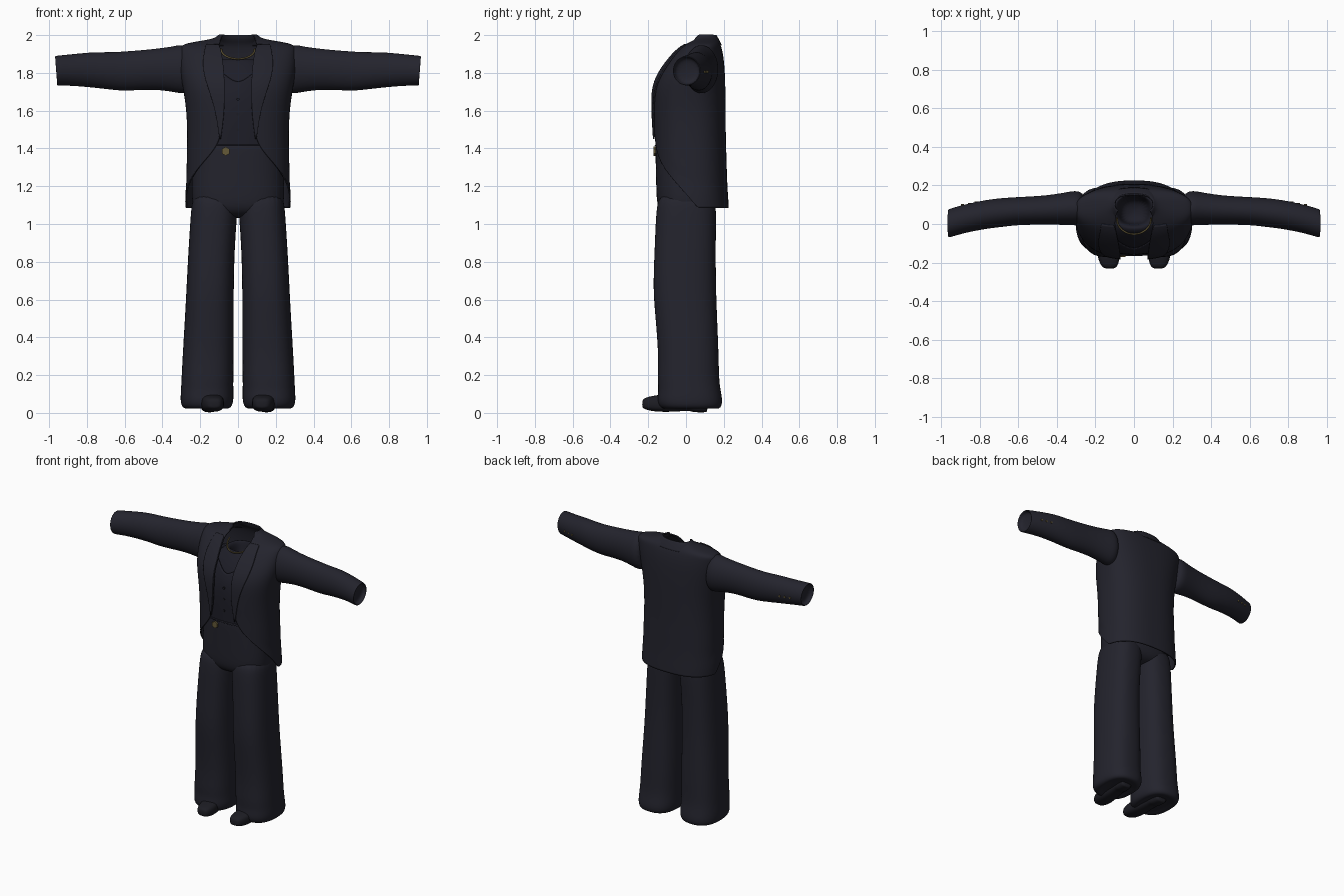
import bpy, bmesh
from math import sin, cos, pi, radians
from mathutils import Vector

if "Cube" in bpy.data.objects:
    bpy.data.objects.remove(bpy.data.objects["Cube"], do_unlink=True)


def material(name, colour):
    m = bpy.data.materials.new(name)
    m.use_nodes = True
    m.diffuse_color = (*colour, 1)
    bsdf = m.node_tree.nodes["Principled BSDF"]
    bsdf.inputs["Base Color"].default_value = (*colour, 1)
    bsdf.inputs["Roughness"].default_value = 0.8
    return m


navy = material("navy cloth", (0.017, 0.017, 0.026))
dark = material("dark cloth", (0.013, 0.013, 0.021))
black = material("black leather", (0.012, 0.012, 0.017))
gold = material("dull gold", (0.13, 0.1, 0.04))


def power(v, e):
    return abs(v) ** e * (1 if v >= 0 else -1)


def oval(z, w, front, back, cx=0, a0=0, a1=360, n=24, e=0.8, grow=0):
    """Horizontal rounded ring; angle 0 faces the front and 90 the +x side."""
    cy, d = (front + back) / 2, (back - front) / 2 + grow
    closed = a1 - a0 >= 360
    pts = []
    for i in range(n if closed else n + 1):
        a = radians(a0 + (a1 - a0) * i / n)
        pts.append(Vector((cx + (w + grow) * power(sin(a), e),
                           cy - d * power(cos(a), e), z)))
    return pts


def loft(name, rings, mat, closed=True, caps=(), thick=0, levels=2):
    bm = bmesh.new()
    rows = [[bm.verts.new(p) for p in r] for r in rings]
    n = len(rows[0])
    for lo, hi in zip(rows, rows[1:]):
        for i in range(n if closed else n - 1):
            j = (i + 1) % n
            bm.faces.new((lo[i], lo[j], hi[j], hi[i]))
    for c in caps:
        bm.faces.new(rows[c])
    bmesh.ops.recalc_face_normals(bm, faces=bm.faces)
    for f in bm.faces:
        f.smooth = True
    me = bpy.data.meshes.new(name)
    bm.to_mesh(me)
    bm.free()
    ob = bpy.data.objects.new(name, me)
    bpy.context.collection.objects.link(ob)
    me.materials.append(mat)
    sub = ob.modifiers.new("smooth", 'SUBSURF')
    sub.levels = sub.render_levels = levels
    if thick:
        s = ob.modifiers.new("thickness", 'SOLIDIFY')
        s.thickness = thick
        s.offset = 0
    return ob


def cord(name, points, radius, mat):
    cu = bpy.data.curves.new(name, 'CURVE')
    cu.dimensions = '3D'
    cu.bevel_depth = radius
    cu.bevel_resolution = 2
    sp = cu.splines.new('POLY')
    sp.points.add(len(points) - 1)
    for p, co in zip(sp.points, points):
        p.co = (*co, 1)
    cu.materials.append(mat)
    ob = bpy.data.objects.new(name, cu)
    bpy.context.collection.objects.link(ob)


def button(name, loc, radius, mat, sides=10):
    bpy.ops.mesh.primitive_cylinder_add(vertices=sides, radius=radius, depth=0.012,
                                        location=loc, rotation=(pi / 2, 0, 0))
    ob = bpy.context.object
    ob.name = name
    ob.data.materials.append(mat)


# Jacket body: height, half width, front, back, opening angle
jacket = [(1.085, .275, -.17, .222, 97), (1.13, .277, -.17, .22, 90),
          (1.2, .275, -.17, .215, 77), (1.29, .272, -.168, .212, 50),
          (1.37, .268, -.167, .21, 27), (1.45, .265, -.167, .207, 15),
          (1.6, .268, -.174, .206, 11), (1.72, .288, -.174, .205, 10),
          (1.8, .302, -.14, .202, 10), (1.87, .306, -.09, .197, 11),
          (1.925, .304, -.04, .187, 13), (1.95, .296, 0, .178, 15),
          (1.966, .19, .03, .168, 24), (1.98, .12, .05, .158, 46),
          (2.0, .098, .05, .153, 52)]
loft("jacket_body", [oval(z, w, f, b, a0=a, a1=360 - a, n=40)
                     for z, w, f, b, a in jacket], navy, closed=False, thick=.008)

# Lapels: raised strips beside the opening, widest at the chest
spread = {1.45: 1, 1.6: 9, 1.72: 17, 1.8: 21, 1.87: 20, 1.925: 16, 1.95: 14}
for side, label in ((1, "left"), (-1, "right")):
    rings = []
    for z, w, f, b, a in jacket:
        if z in spread:
            r = oval(z, w, f, b, a0=a - .5, a1=a + spread[z], n=6, grow=.009)
            rings.append([Vector((p.x * side, p.y, p.z)) for p in r])
    loft(label + "_lapel", rings, navy, closed=False, thick=.008)

# Collar standing around the back of the neck
loft("collar", [oval(z, w, f, b, a0=a, a1=360 - a, n=24) for z, w, f, b, a in
                [(1.945, .15, .0, .186, 40), (1.975, .125, .03, .172, 44),
                 (1.998, .1, .05, .158, 50)]], navy, closed=False, thick=.008)

# Sleeves: x, y centre, z centre, y radius, z radius
sleeve = [(.25, .08, 1.82, .08, .12), (.3, .082, 1.82, .092, .132),
          (.33, .082, 1.818, .088, .124), (.45, .072, 1.82, .076, .106),
          (.6, .068, 1.808, .073, .106), (.68, .06, 1.81, .076, .1),
          (.76, .052, 1.816, .076, .096), (.88, .028, 1.815, .075, .084),
          (.955, .005, 1.812, .075, .08), (.965, .003, 1.811, .074, .078),
          (.96, .004, 1.811, .066, .07), (.93, .01, 1.812, .062, .066)]
for side, label in ((1, "left"), (-1, "right")):
    rings = [[Vector((side * (x + .08 * ry * cos(a)), cy + ry * sin(a), cz + rz * cos(a)))
              for a in [2 * pi * i / 20 for i in range(20)]]
             for x, cy, cz, ry, rz in sleeve]
    loft(label + "_sleeve", rings, navy, caps=(0, -1))
    for k in range(3):
        x = .82 + .035 * k
        button(label + "_cuff_button", (side * x, .112 - .22 * (x - .82), 1.805),
               .007, gold, 8)

# Vest with a scooped neckline
rings = []
for z, w, f, b, lift in [(1.3, .225, -.15, .17, 0), (1.45, .225, -.155, .17, 0),
                         (1.6, .225, -.16, .17, 0), (1.69, .22, -.156, .17, .3),
                         (1.735, .2, -.138, .165, .8)]:
    r = oval(z, w, f, b)
    for p in r:
        up = lift * min(abs(p.x), .12)
        p.z += up
        p.y += .6 * up if p.y < .05 else 0
    rings.append(r)
loft("vest", rings, dark, thick=.006)
for z in (1.5, 1.58, 1.66):
    button("vest_button", (0, -.158, z), .008, black)

# Undershirt and neck chain
loft("undershirt", [oval(*r) for r in
                    [(1.6, .2, -.14, .16), (1.72, .2, -.13, .16), (1.8, .18, -.09, .16),
                     (1.86, .13, -.045, .155), (1.88, .1, -.02, .15),
                     (1.85, .08, 0, .14), (1.75, .07, 0, .13)]], dark, caps=(-1,))
cord("neck_chain", [(.088 * sin(a), .025 - .078 * cos(a), 1.922 - .048 * cos(a))
                    for a in [radians(-95 + 10 * i) for i in range(20)]], .005, gold)

# Trousers: hips with waistband, then flared legs
loft("trouser_hips", [oval(*r) for r in
                      [(1.03, .17, -.09, .1), (1.07, .238, -.15, .155),
                       (1.15, .248, -.158, .17), (1.25, .245, -.16, .18),
                       (1.37, .235, -.163, .18), (1.42, .23, -.163, .178),
                       (1.422, .222, -.155, .17)]], navy, caps=(0,))
cord("waistband_seam", [p for p in oval(1.415, .231, -.163, .178, a0=-50, a1=50)],
     .003, dark)
button("waist_button", (-.065, -.166, 1.385), .024, gold, 6)

# Legs: height, inner x, outer x, front, back
leg = [(1.18, .005, .235, -.14, .15), (1.08, .002, .249, -.157, .16),
       (1.0, .008, .254, -.162, .16), (.85, .018, .264, -.168, .158),
       (.65, .022, .274, -.176, .16), (.5, .022, .282, -.162, .166),
       (.3, .022, .294, -.146, .174), (.18, .024, .3, -.152, .176),
       (.12, .024, .303, -.146, .184), (.07, .022, .306, -.155, .194),
       (.03, .032, .3, -.142, .19), (.018, .06, .27, -.11, .165),
       (.035, .09, .24, -.08, .13)]
# Shoes: y, half width, bottom, top
shoe = [(-.232, .022, .03, .062), (-.222, .042, .02, .08), (-.18, .058, .008, .09),
        (-.12, .062, .004, .1), (-.05, .056, .006, .11), (.02, .05, .012, .11),
        (.035, .05, .002, .11), (.1, .048, .002, .1), (.115, .035, .004, .09)]
for side, label in ((1, "left"), (-1, "right")):
    loft(label + "_trouser_leg",
         [oval(z, (o - i) / 2, f, b, cx=side * (o + i) / 2) for z, i, o, f, b in leg],
         navy, caps=(0, -1))
    rings = [[Vector((side * (.145 + .08 * y) + w * power(cos(a), .7), y,
                      (lo + hi) / 2 + (hi - lo) / 2 * power(sin(a), .7)))
              for a in [2 * pi * i / 16 for i in range(16)]]
             for y, w, lo, hi in shoe]
    loft(label + "_shoe", rings, black, caps=(0, -1))
